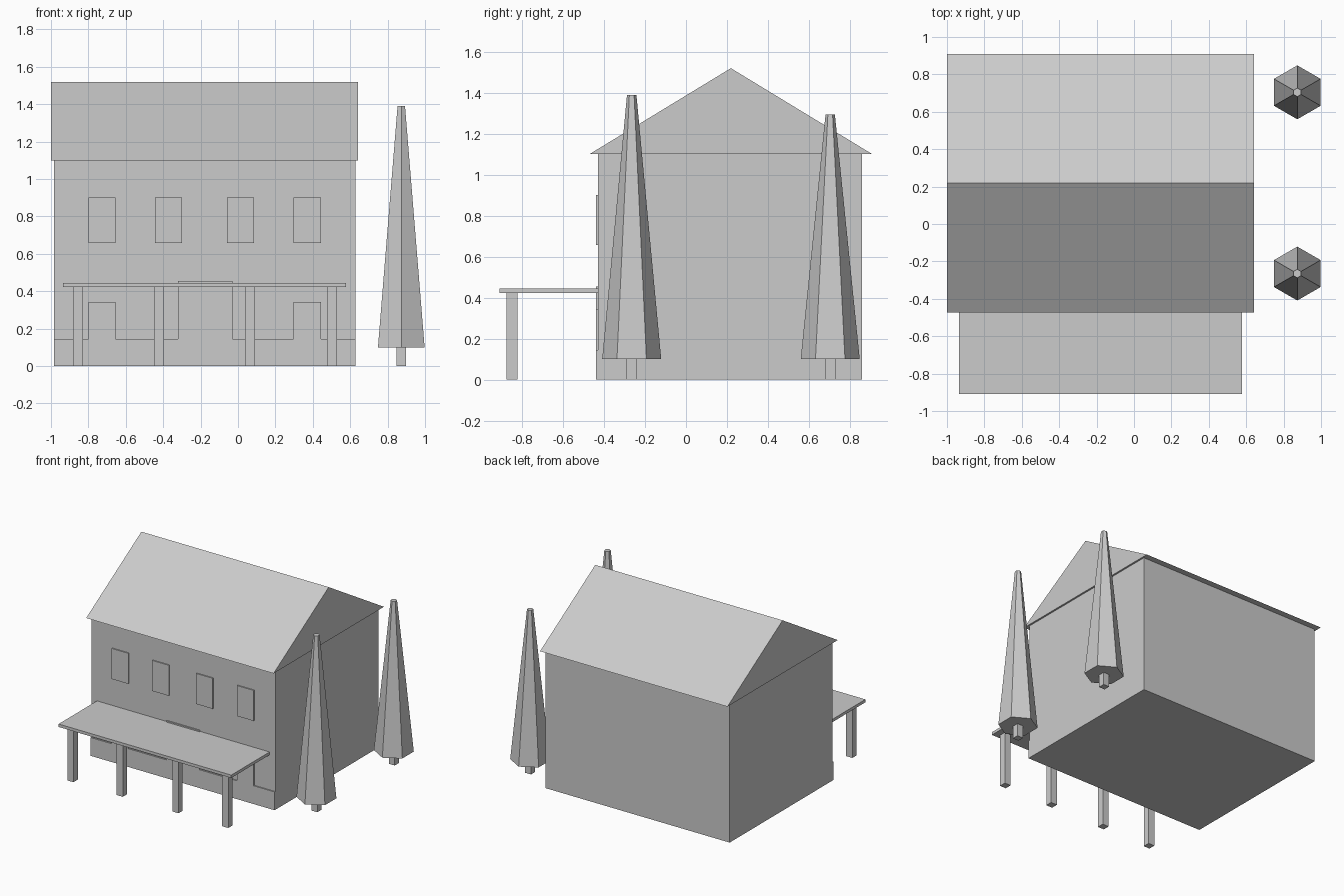
import bpy, bmesh, math

if "Cube" in bpy.data.objects:
    bpy.data.objects.remove(bpy.data.objects["Cube"])

grey = bpy.data.materials.new("plain_grey")
grey.use_nodes = True
grey.diffuse_color = (0.6, 0.6, 0.6, 1)
grey.node_tree.nodes["Principled BSDF"].inputs["Base Color"].default_value = (0.6, 0.6, 0.6, 1)


def finish(name, bm):
    bmesh.ops.recalc_face_normals(bm, faces=bm.faces)
    mesh = bpy.data.meshes.new(name)
    bm.to_mesh(mesh)
    bm.free()
    mesh.materials.append(grey)
    obj = bpy.data.objects.new(name, mesh)
    bpy.context.collection.objects.link(obj)
    return obj


def extrude(name, outline, offset):
    """Solid made by pushing a flat outline along an offset."""
    bm = bmesh.new()
    face = bm.faces.new([bm.verts.new(p) for p in outline])
    new = bmesh.ops.extrude_face_region(bm, geom=[face])["geom"]
    verts = [v for v in new if isinstance(v, bmesh.types.BMVert)]
    bmesh.ops.translate(bm, verts=verts, vec=offset)
    return finish(name, bm)


def box(name, x, y, z):
    outline = [(x[0], y[0], z[0]), (x[1], y[0], z[0]), (x[1], y[1], z[0]), (x[0], y[1], z[0])]
    return extrude(name, outline, (0, 0, z[1] - z[0]))


LEFT, RIGHT = -0.985, 0.628
FRONT, BACK, EAVES = -0.43, 0.86, 1.1
TRIM = 0.009

# House body and gable roof
box("house_walls", (LEFT, RIGHT), (FRONT, BACK), (0, EAVES))
extrude("gable_roof", [(-1, -0.472, EAVES), (-1, 0.91, EAVES), (-1, 0.219, 1.52)], (1.642, 0, 0))

# Raised wall base, stepping up around the lower windows and door
steps = [(-0.8, -0.655, 0.342), (-0.32, -0.03, 0.455), (0.298, 0.445, 0.342)]
base = 0.145
profile = [(LEFT, 0), (LEFT, base)]
for x0, x1, top in steps:
    profile += [(x0, base), (x0, top), (x1, top), (x1, base)]
profile += [(RIGHT, base), (RIGHT, 0)]
extrude("front_base_trim", [(x, FRONT, z) for x, z in profile], (0, -TRIM, 0))

# Upper windows
for i, x in enumerate((-0.8, -0.445, -0.06, 0.298)):
    box(f"upper_window_{i + 1}", (x, x + 0.146), (FRONT - TRIM, FRONT), (0.658, 0.9))

# Porch roof and posts
box("porch_roof", (-0.935, 0.578), (-0.91, FRONT), (0.422, 0.445))
for i, x in enumerate((-0.855, -0.423, 0.065, 0.502)):
    box(f"porch_post_{i + 1}", (x - 0.027, x + 0.027), (-0.877, -0.823), (0, 0.422))

# Trees: six-sided tapering crown on a square trunk
for name, y, top in (("front_tree", -0.265, 1.39), ("back_tree", 0.704, 1.293)):
    x = 0.873
    box(name + "_trunk", (x - 0.026, x + 0.026), (y - 0.026, y + 0.026), (0, 0.1))
    bm = bmesh.new()
    rings = []
    for radius, z in ((0.144, 0.1), (0.023, top)):
        angles = [math.radians(30 + 60 * k) for k in range(6)]
        rings.append([bm.verts.new((x + radius * math.cos(a), y + radius * math.sin(a), z))
                      for a in angles])
        bm.faces.new(rings[-1])
    for k in range(6):
        n = (k + 1) % 6
        bm.faces.new((rings[0][k], rings[0][n], rings[1][n], rings[1][k]))
    finish(name + "_crown", bm)
